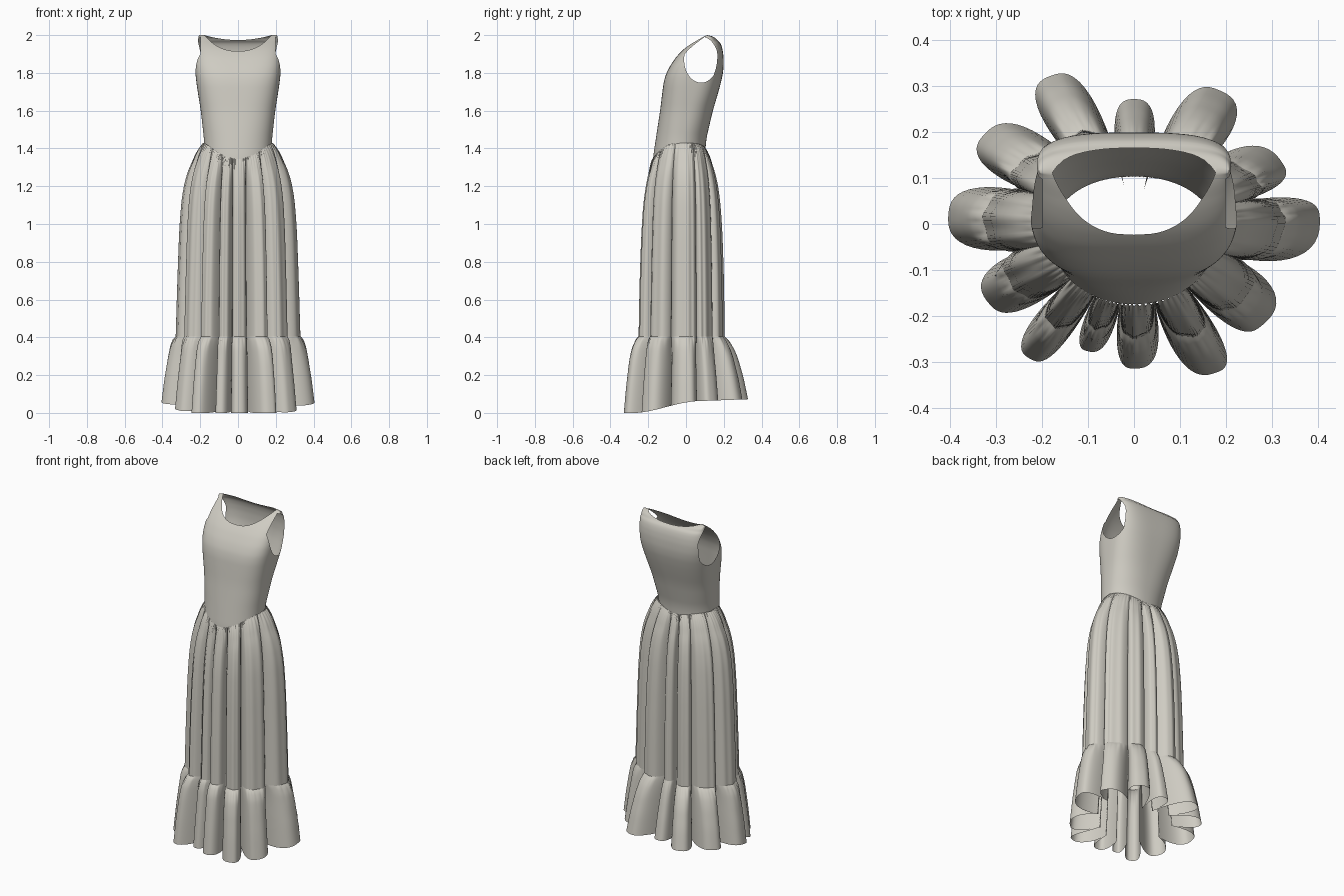
import bpy, bmesh, math
from math import sin, cos, pi, radians

if "Cube" in bpy.data.objects:
    bpy.data.objects.remove(bpy.data.objects["Cube"])

cloth = bpy.data.materials.new("pale_linen")
cloth.diffuse_color = (0.62, 0.60, 0.54, 1)
cloth.use_nodes = True
cloth.node_tree.nodes["Principled BSDF"].inputs["Base Color"].default_value = cloth.diffuse_color


def table(rows, k):
    """Linear lookup in rows of (key, values...), keys ascending."""
    if k <= rows[0][0]:
        return rows[0][1:]
    for a, b in zip(rows, rows[1:]):
        if k <= b[0]:
            t = (k - a[0]) / (b[0] - a[0])
            return [p + (q - p) * t for p, q in zip(a[1:], b[1:])]
    return rows[-1][1:]


def smooth_table(rows, k, w):
    """Lookup averaged over a window, to round off the kinks."""
    vals = [table(rows, k + w * d / 3) for d in range(-3, 4)]
    return [sum(c) / 7 for c in zip(*vals)]


def loft(rings):
    """Closed rings, top to bottom, bridged with quads."""
    bm = bmesh.new()
    vs = [[bm.verts.new(p) for p in r] for r in rings]
    n = len(rings[0])
    for a, b in zip(vs, vs[1:]):
        for j in range(n):
            k = (j + 1) % n
            bm.faces.new((a[j], b[j], b[k], a[k]))
    return bm


def finish(name, bm):
    me = bpy.data.meshes.new(name)
    bm.to_mesh(me)
    bm.free()
    for p in me.polygons:
        p.use_smooth = True
    me.materials.append(cloth)
    ob = bpy.data.objects.new(name, me)
    bpy.context.collection.objects.link(ob)
    return ob


def waist_z(th):
    """Waist seam: pointed at the front, gently lower at the back."""
    s = sin(th)
    return 1.425 - (0.085 * abs(s) ** 3 if s < 0 else 0.03 * s * s)


# ---- bodice: (z, half width, front y, back y, squareness)
BODICE = [(1.34, .176, -.176, .10, 2.1), (1.45, .18, -.16, .107, 2.2),
          (1.60, .197, -.137, .142, 2.5), (1.70, .213, -.125, .172, 2.8),
          (1.76, .222, -.117, .188, 3.0), (1.81, .227, -.10, .198, 3.2),
          (1.86, .228, -.07, .2, 3.4), (1.91, .224, -.032, .197, 3.5),
          (1.95, .217, .015, .188, 3.5), (1.98, .211, .062, .172, 3.5),
          (1.993, .208, .09, .15, 3.5), (2.0, .207, .112, .112, 3.5)]


def bodice_point(th, t):
    zb = waist_z(th)
    z = zb + (2.0 - zb) * t
    w, f, b, n = smooth_table(BODICE, z, min(.03, 2.0 - z))
    c, s = cos(th), sin(th)
    x = w * math.copysign(abs(c) ** (2 / n), c)
    y = (f + b) / 2 + (b - f) / 2 * math.copysign(abs(s) ** (2 / n), s)
    return x, y, z


def cut_away(bm, f):
    """Trim the surface exactly along f = 0, removing f < 0."""
    val = {v: f(v.co) for v in bm.verts}
    new = []
    for e in list(bm.edges):
        a, b = e.verts
        if val[a] * val[b] < -1e-14:
            fac = val[a] / (val[a] - val[b])
            _, v = bmesh.utils.edge_split(e, a, fac)
            val[v] = 0
            new.append(v)
    bmesh.ops.connect_verts(bm, verts=new)
    dead = [p for p in bm.faces if sum(val.get(v, 0) for v in p.verts) < 0]
    bmesh.ops.delete(bm, geom=dead, context='FACES')


def neckline(p):
    k = abs(p.x) / 0.178
    top = 1.915 + .085 * k ** 2.4 if p.y < .112 else 1.974 + .026 * k ** 2
    return top - p.z


def armhole(p):
    e = (math.hypot((p.y - .08) / .09, (p.z - 1.87) / .122) - 1) * .1
    return max(e, .199 - abs(p.x))


N = 160
bm = loft([[bodice_point(2 * pi * j / N, 1 - (i / 70) ** 1.25) for j in range(N)]
           for i in range(71)])
bmesh.ops.remove_doubles(bm, verts=bm.verts, dist=1e-5)
cut_away(bm, neckline)
cut_away(bm, armhole)
finish("bodice", bm)

# ---- folds: (angle, hem radius, valley factor after it at the hem, and in the skirt)
FOLDS = [(-110, .295, .6, .66), (-90, .315, .58, .66), (-61, .37, .55, .68),
         (-39, .355, .55, .78), (2, .405, .6, .85), (22, .35, .55, .84),
         (58, .345, .33, .36), (90, .272, .38, .42), (119, .37, .55, .82),
         (149, .38, .58, .86), (177, .405, .58, .84), (209, .36, .55, .76),
         (233, .37, .58, .68)]


def ellipse(th, a, bf, bb):
    b = bf if sin(th) < 0 else bb
    return 1 / math.hypot(cos(th) / a, sin(th) / b)


def fold_samples(per_half=16):
    """(angle, position in fold, peak factor, hem valley, skirt valley) around the dress."""
    out = []
    n = len(FOLDS)
    for i, (ang, rad, val, sval) in enumerate(FOLDS):
        prev, nxt = FOLDS[i - 1], FOLDS[(i + 1) % n]
        lo = prev[0] - 360 if i == 0 else prev[0]
        hi = nxt[0] + 360 if i == n - 1 else nxt[0]
        lo, hi = (lo + ang) / 2, (hi + ang) / 2
        peak = rad / ellipse(radians(ang), .40, .32, .32)
        for j in range(-per_half, per_half):
            u = sin(j / per_half * pi / 2)
            th = ang + (u * (hi - ang) if u > 0 else -u * (lo - ang))
            v = prev[2:] if u < 0 else (val, sval)
            out.append((radians(th), u, peak, v[0], v[1]))
    return out


SAMPLES = fold_samples()


def fold_radius(q, size, depth, flare, gather):
    """Rounded fold with a narrow valley; flare 0 = skirt folds, 1 = hem folds."""
    th, u, peak, hem_v, skirt_v = q
    lobe = (1 - abs(u) ** 3) ** 0.75
    valley = skirt_v + (hem_v - skirt_v) * flare
    top = 1 + (peak - 1) * (.5 + .5 * flare)
    prof = valley + (top - valley) * lobe
    ripple = .012 * cos(3 * pi * u) * (1 - u * u) * depth * (1 - flare)
    return ellipse(th, *size) * (1 + (prof - 1) * depth + ripple + gather * cos(7 * pi * u))


# ---- skirt: (share of drop, half width, front, back, fold depth)
SKIRT = [(0, .182, .176, .104, .0), (.04, .215, .19, .128, .4), (.1, .25, .203, .15, .65),
         (.2, .285, .222, .173, .85), (.4, .305, .235, .19, .95), (.7, .316, .245, .2, 1),
         (1, .325, .25, .203, 1)]


def skirt_ring(s):
    a, bf, bb, d = smooth_table(SKIRT, s, min(s, 1 - s, .1))
    ring = []
    for q in SAMPLES:
        r = fold_radius(q, (a, bf, bb), d, 0, .02 * math.exp(-s / .06))
        zb = waist_z(q[0]) + .004
        ring.append((r * cos(q[0]), r * sin(q[0]), zb + (.405 - zb) * s))
    return ring


finish("skirt", loft([skirt_ring((i / 44) ** 1.4) for i in range(45)]))

# ---- hem ruffle, gathered on the skirt's lower edge: last value is the fold flare
RUFFLE = [(0, .325, .25, .203, 0), (.04, .337, .266, .215, .25), (.1, .35, .28, .232, .55),
          (.3, .365, .293, .262, .9), (.65, .385, .308, .295, 1), (1, .40, .32, .32, 1)]


def ruffle_ring(s):
    a, bf, bb, flare = smooth_table(RUFFLE, s, min(s, 1 - s, .08))
    ring = []
    for q in SAMPLES:
        r = fold_radius(q, (a, bf, bb), 1, flare,
                        .014 * math.exp(-s / .12) * min(1, s * 20))
        x, y = r * cos(q[0]), r * sin(q[0])
        rise = min(1, max(0, (y + .28) / .34))
        hem = .06 * rise * rise * (3 - 2 * rise) + .012 * max(0, y) / .32
        ring.append((x, y, .405 + (hem - .405) * s))
    return ring


finish("hem_ruffle", loft([ruffle_ring((i / 24) ** 1.3) for i in range(25)]))
